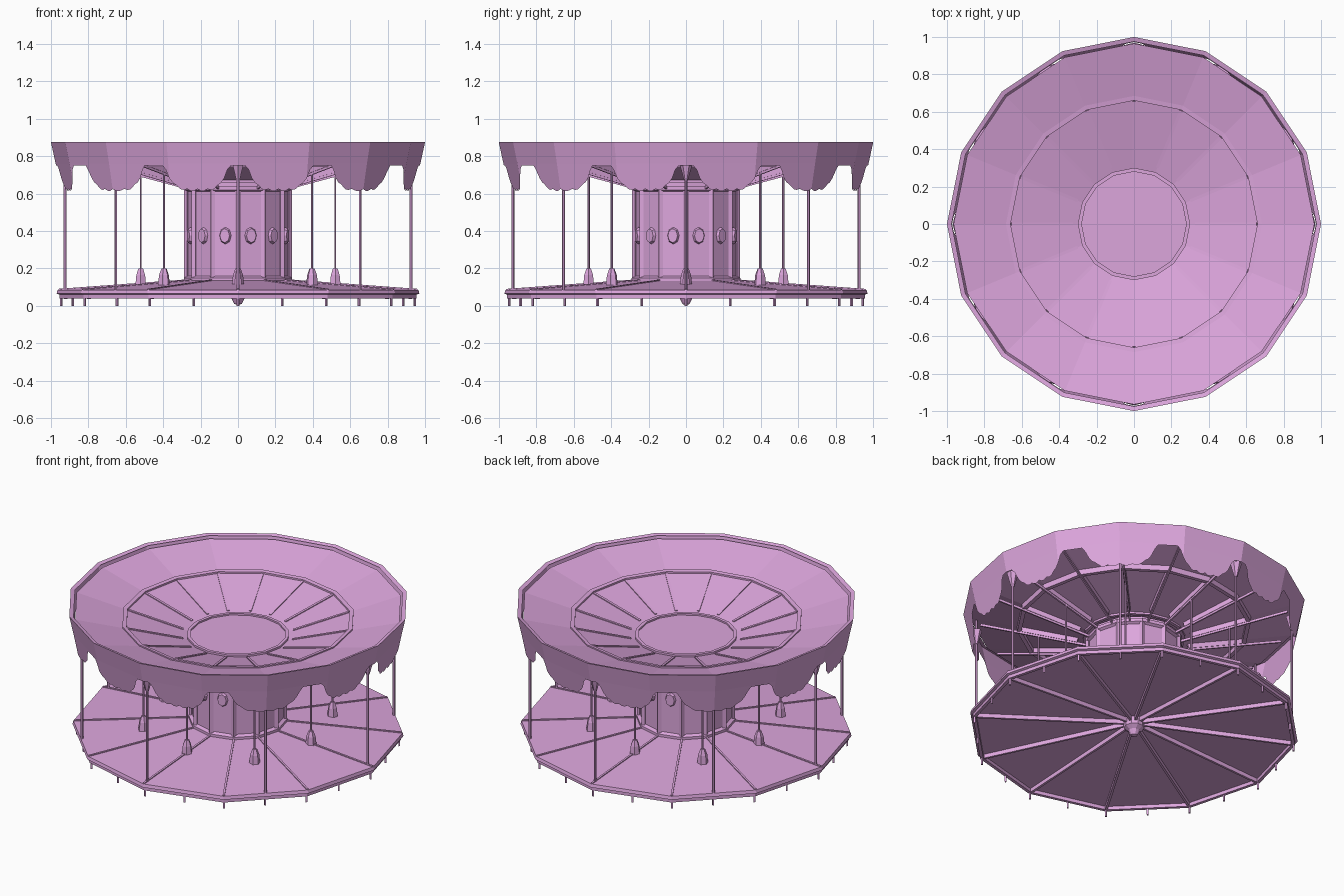
import bpy, bmesh, math
from mathutils import Vector, Matrix

if "Cube" in bpy.data.objects:
    bpy.data.objects.remove(bpy.data.objects["Cube"])

mat = bpy.data.materials.new("pink_paint")
mat.diffuse_color = (0.72, 0.38, 0.72, 1)
mat.use_nodes = True
mat.node_tree.nodes["Principled BSDF"].inputs["Base Color"].default_value = mat.diffuse_color


def finish(bm, name, normals=True):
    if normals:
        bmesh.ops.recalc_face_normals(bm, faces=bm.faces)
    me = bpy.data.meshes.new(name)
    bm.to_mesh(me)
    bm.free()
    me.materials.append(mat)
    ob = bpy.data.objects.new(name, me)
    bpy.context.collection.objects.link(ob)
    return ob


def polar(r, deg, z):
    a = math.radians(deg)
    return Vector((r * math.cos(a), r * math.sin(a), z))


def lathe(bm, profile, sides, closed=False):
    """Sweep an (r, z) profile round z; r = 0 becomes a single pole vertex."""
    rings = []
    for r, z in profile:
        if r == 0:
            rings.append([bm.verts.new((0, 0, z))] * sides)
        else:
            rings.append([bm.verts.new(polar(r, 360 * i / sides, z)) for i in range(sides)])
    pairs = list(zip(rings, rings[1:]))
    if closed:
        pairs.append((rings[-1], rings[0]))
    for a, b in pairs:
        for i in range(sides):
            j = (i + 1) % sides
            quad = [a[i], a[j], b[j], b[i]]
            bm.faces.new(list(dict.fromkeys(quad)))


def beam(bm, p, q, width, height):
    """Box running from p to q, with its height as near vertical as possible."""
    d = q - p
    side = d.cross(Vector((0, 0, 1))).normalized()
    up = side.cross(d).normalized()
    m = Matrix((d.normalized(), side, up)).transposed().to_4x4()
    m.translation = (p + q) / 2
    bmesh.ops.create_cube(bm, size=1, matrix=m @ Matrix.Diagonal((d.length, width, height, 1)))


def post(bm, p, z0, z1, r0, r1, sides=6, turn=0):
    m = Matrix.Translation((p.x, p.y, (z0 + z1) / 2)) @ Matrix.Rotation(math.radians(turn), 4, 'Z')
    bmesh.ops.create_cone(bm, cap_ends=True, segments=sides, radius1=r0, radius2=r1,
                          depth=z1 - z0, matrix=m)


# Platform: twelve-sided, slightly conical, hollow underneath
bm = bmesh.new()
lathe(bm, [(0, 0.145), (0.28, 0.135), (0.965, 0.085), (0.97, 0.065), (0.955, 0.06),
           (0.955, 0.04), (0.935, 0.04), (0.935, 0.062), (0, 0.11)], 12)
finish(bm, "platform")

# Floor joint strips above and joists below
bm = bmesh.new()
for i in range(12):
    beam(bm, polar(0.28, i * 30, 0.137), polar(0.96, i * 30, 0.087), 0.012, 0.008)
finish(bm, "floor_strips")
bm = bmesh.new()
for i in range(12):
    beam(bm, polar(0.06, i * 30, 0.095), polar(0.93, i * 30, 0.052), 0.014, 0.03)
finish(bm, "floor_joists")

# Underside hub and small feet round the rim
bm = bmesh.new()
lathe(bm, [(0, 0.005), (0.02, 0.01), (0.035, 0.04), (0.06, 0.06), (0.06, 0.11)], 10)
finish(bm, "bottom_hub")
bm = bmesh.new()
for i in range(24):
    post(bm, polar(0.945 if i % 2 == 0 else 0.915, i * 15, 0), 0, 0.06, 0.007, 0.007, 4)
finish(bm, "rim_feet")

# Centre column with pilasters, end trims and oval medallions
bm = bmesh.new()
lathe(bm, [(0.27, 0.12), (0.27, 0.66)], 12)
finish(bm, "centre_column")
bm = bmesh.new()
lathe(bm, [(0.27, 0.12), (0.29, 0.12), (0.29, 0.15), (0.27, 0.16)], 12)
lathe(bm, [(0.27, 0.61), (0.285, 0.62), (0.285, 0.64), (0.27, 0.64)], 12)
finish(bm, "column_trim")
bm = bmesh.new()
for i in range(12):
    post(bm, polar(0.272, i * 30, 0), 0.13, 0.64, 0.016, 0.016, 4, i * 30)
finish(bm, "column_pilasters")
bm = bmesh.new()
for i in range(12):
    m = (Matrix.Rotation(math.radians(15 + i * 30), 4, 'Z') @ Matrix.Translation((0.264, 0, 0.375))
         @ Matrix.Diagonal((0.012, 0.036, 0.05, 1)) @ Matrix.Rotation(math.pi / 2, 4, 'Y'))
    bmesh.ops.create_cone(bm, cap_ends=True, segments=8, radius1=1, radius2=0.75, depth=2, matrix=m)
finish(bm, "column_medallions")


# Roof: sixteen-sided funnel rising outwards from a flat centre disc
def roof_z(r):
    return 0.67 + (r - 0.29) * 0.27


bm = bmesh.new()
lathe(bm, [(0, 0.675), (0.29, 0.675), (0.3, roof_z(0.3)), (0.67, roof_z(0.67)),
           (0.965, 0.853)], 16)
finish(bm, "roof")
bm = bmesh.new()
lathe(bm, [(0.28, 0.66), (0.3, 0.66), (0.3, 0.685), (0.28, 0.685)], 16, closed=True)
finish(bm, "roof_centre_rim")

# Roof rafters and ring beam, showing on both faces of the roof
bm = bmesh.new()
for i in range(16):
    a = i * 22.5
    beam(bm, polar(0.33, a, roof_z(0.33) - 0.012), polar(0.66, a, roof_z(0.66) - 0.012), 0.016, 0.035)
    beam(bm, polar(0.27, a, 0.63), polar(0.9, a, roof_z(0.9) - 0.035), 0.01, 0.015)
finish(bm, "roof_rafters")
bm = bmesh.new()
z = roof_z(0.67)
lathe(bm, [(0.66, z - 0.03), (0.685, z - 0.03), (0.685, z + 0.012), (0.66, z + 0.008)], 16, closed=True)
finish(bm, "roof_ring_beam")


# Scalloped valance: three hanging flaps per quarter, leaning in at the bottom
def hem(deg):
    a = deg % 90
    for lo, hi in ((3, 24), (32, 58), (66, 87)):
        if lo <= a <= hi:
            u = (2 * a - lo - hi) / (hi - lo)
            return 0.75 - 0.125 * (1 - u ** 4) - 0.012 * abs(math.sin(3 * math.pi * u))
    return 0.75


def rim(r, deg):
    """Radius of a sixteen-sided outline at the given angle."""
    off = math.radians(deg % 22.5 - 11.25)
    return r * math.cos(math.radians(11.25)) / math.cos(off)


bm = bmesh.new()
n = 320
rows = []
for i in range(n):
    a = 360 * i / n
    h = hem(a)
    rows.append([bm.verts.new(polar(rim(r, a), a, zz)) for r, zz in
                 ((0.975, 0.868), (1, 0.875), (0.975, 0.76), (0.975 - (0.76 - h) * 0.2, h))])
for i in range(n):
    p, q = rows[i], rows[(i + 1) % n]
    for k in range(3):
        bm.faces.new([p[k], p[k + 1], q[k + 1], q[k]])
finish(bm, "valance")

# Eight outer poles with brackets under the valance
bm = bmesh.new()
for i in range(8):
    post(bm, polar(0.925, i * 45, 0), 0.075, 0.83, 0.008, 0.008)
finish(bm, "outer_poles")
bm = bmesh.new()
for i in range(8):
    post(bm, polar(0.925, i * 45, 0), 0.67, 0.76, 0.01, 0.035, 6)
finish(bm, "pole_brackets")

# Eight ride poles, each standing in a tapered stand
bm = bmesh.new()
stands = bmesh.new()
for i in range(8):
    r = 0.52 if i % 2 == 0 else 0.56
    p = polar(r, i * 45, 0)
    post(bm, p, 0.11, roof_z(r), 0.006, 0.006)
    post(stands, p, 0.10, 0.165, 0.034, 0.027, 6, i * 45)
    post(stands, p, 0.165, 0.20, 0.027, 0.014, 6, i * 45)
finish(bm, "ride_poles")
finish(stands, "ride_stands")
